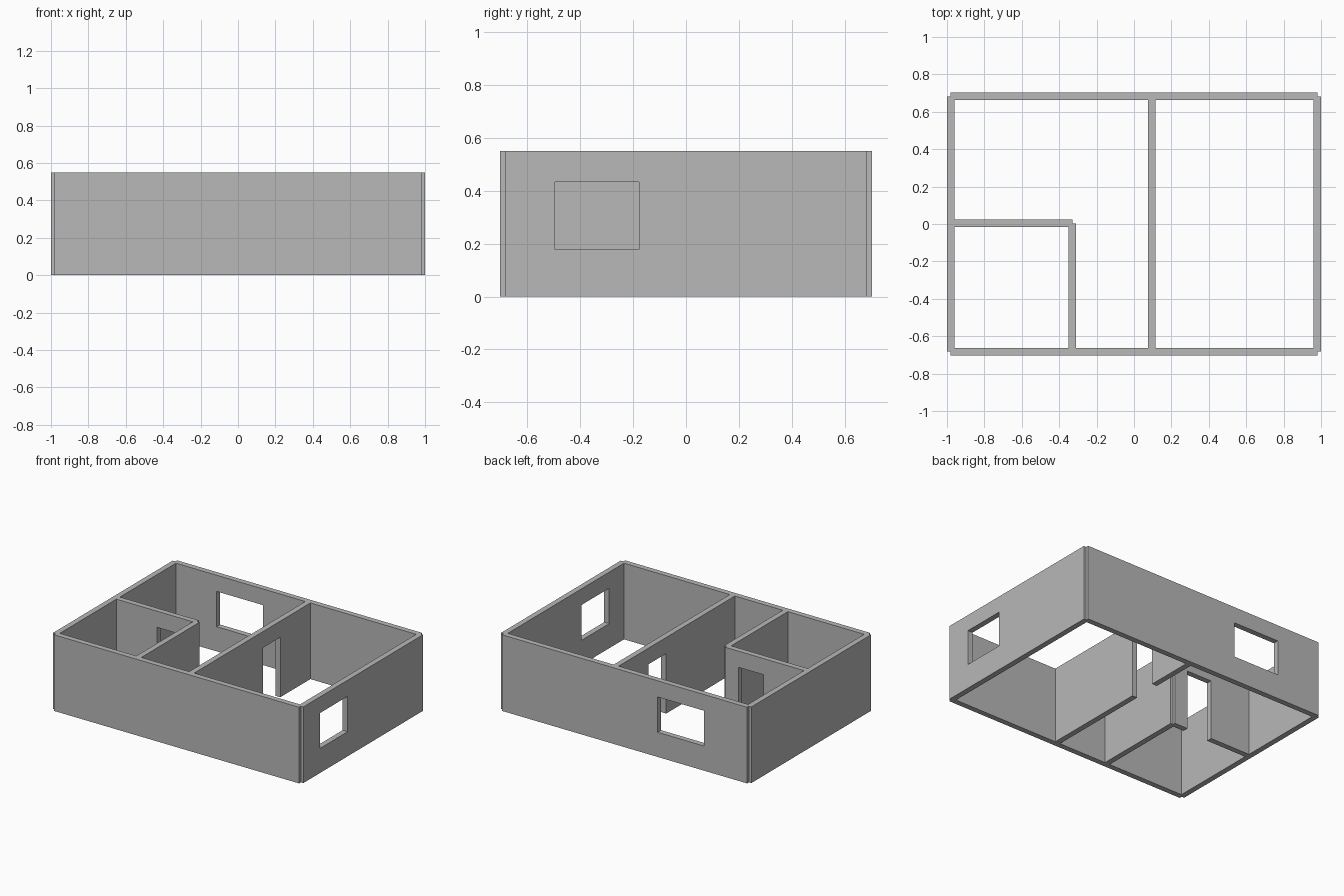
import bpy
import bmesh
from mathutils import Matrix, Vector

cube = bpy.data.objects.get("Cube")
if cube:
    bpy.data.objects.remove(cube, do_unlink=True)

HEIGHT = 0.55
THICK = 0.04
HALF = THICK / 2
X_LINE, Y_LINE = 0.98, 0.683      # centre lines of the outer walls
MID_X = 0.094                     # long partition
ROOM_X, ROOM_Y = -0.329, 0.003    # corner of the small room
SILL, HEAD = 0.178, 0.433         # opening heights

plaster = bpy.data.materials.new("grey_plaster")
plaster.use_nodes = True
grey = (0.48, 0.48, 0.48, 1.0)
plaster.diffuse_color = grey
plaster.node_tree.nodes["Principled BSDF"].inputs["Base Color"].default_value = grey


def box(name, x, y, z=(0, HEIGHT)):
    """Box spanning the given ranges on each axis."""
    spans = (x, y, z)
    centre = Vector([(a + b) / 2 for a, b in spans])
    size = [b - a for a, b in spans]
    bm = bmesh.new()
    bmesh.ops.create_cube(bm, size=1, matrix=Matrix.Translation(centre) @ Matrix.Diagonal((*size, 1)))
    mesh = bpy.data.meshes.new(name)
    bm.to_mesh(mesh)
    bm.free()
    mesh.materials.append(plaster)
    obj = bpy.data.objects.new(name, mesh)
    bpy.context.collection.objects.link(obj)
    return obj


def around(c):
    """Range of one wall thickness about a centre line."""
    return (c - HALF, c + HALF)


def combine(obj, other, operation):
    """Apply a boolean and discard the second object."""
    other.hide_render = True
    mod = obj.modifiers.new(operation.title(), 'BOOLEAN')
    mod.operation = operation
    mod.solver = 'EXACT'
    mod.object = other
    bpy.context.view_layer.update()
    result = bpy.data.meshes.new_from_object(obj.evaluated_get(bpy.context.evaluated_depsgraph_get()))
    obj.modifiers.clear()
    obj.data = result
    bpy.data.objects.remove(other, do_unlink=True)


# Outer walls, each ending on its neighbour's centre line so the corners are notched
outer = box("outer_walls", (-X_LINE, X_LINE), around(-Y_LINE))
combine(outer, box("left_wall", around(X_LINE), (-Y_LINE, Y_LINE)), 'UNION')
combine(outer, box("back_wall", (-X_LINE, X_LINE), around(Y_LINE)), 'UNION')
combine(outer, box("right_wall", around(-X_LINE), (-Y_LINE, Y_LINE)), 'UNION')

# Windows in the left and back walls
wide = (-THICK, THICK)
combine(outer, box("left_window", (X_LINE - THICK, X_LINE + THICK), (-0.494, -0.177), (SILL, HEAD)), 'DIFFERENCE')
combine(outer, box("back_window", (-0.635, -0.265), (Y_LINE - THICK, Y_LINE + THICK), (SILL, HEAD)), 'DIFFERENCE')

# Long partition with a doorway
inner_y = Y_LINE - HALF
partition = box("long_partition", around(MID_X), (-inner_y, inner_y))
combine(partition, box("long_doorway", (MID_X - THICK, MID_X + THICK), (0.12, 0.32), (-THICK, HEAD)), 'DIFFERENCE')

# Small corner room with a doorway
room = box("small_room_walls", (-X_LINE + HALF, ROOM_X), around(ROOM_Y))
combine(room, box("room_side", around(ROOM_X), (-inner_y, ROOM_Y)), 'UNION')
combine(room, box("room_doorway", (-0.637, -0.437), (ROOM_Y - THICK, ROOM_Y + THICK), (-THICK, HEAD)), 'DIFFERENCE')
